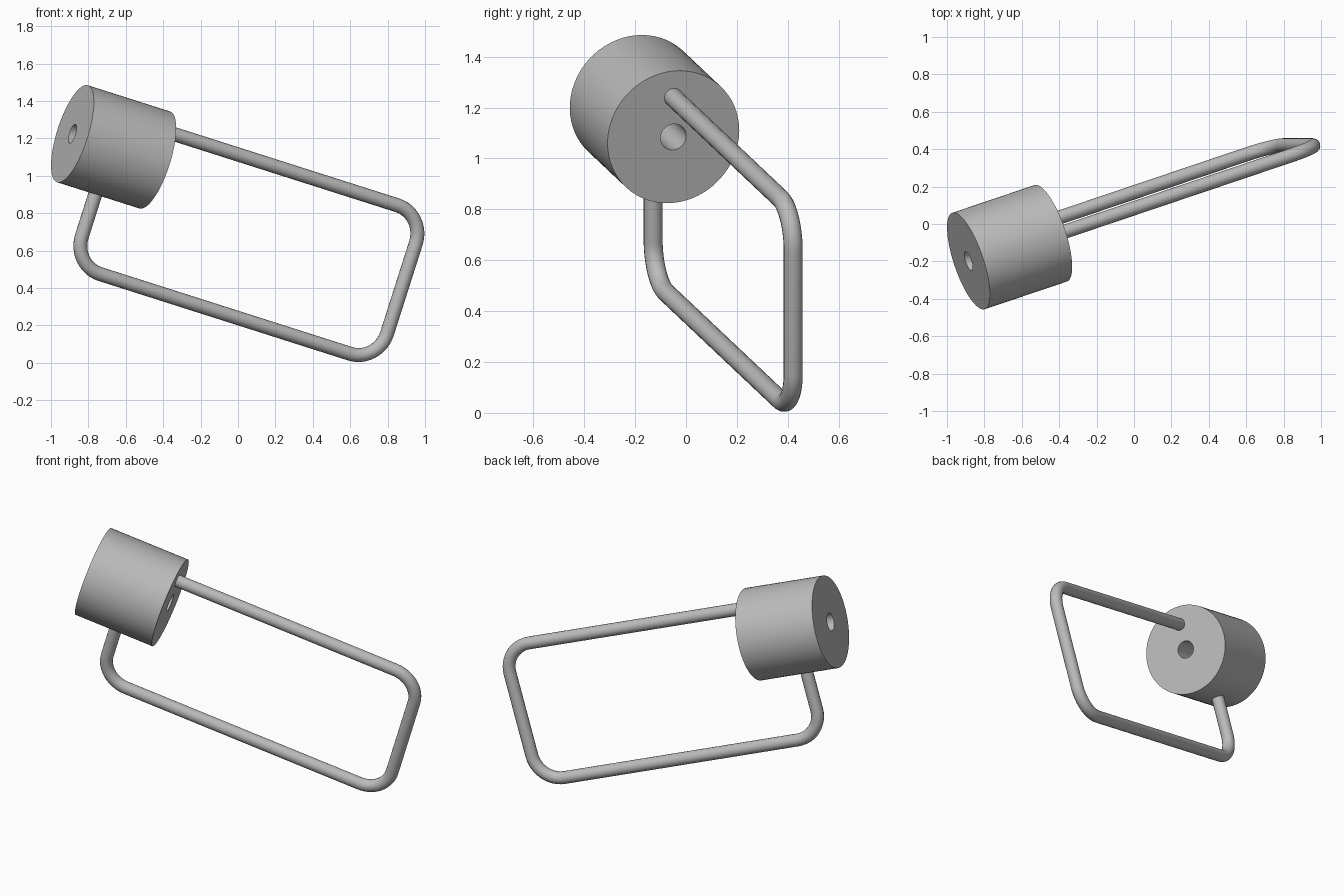
import bpy, bmesh, math
from mathutils import Matrix, Vector

cube = bpy.data.objects.get("Cube")
if cube:
    bpy.data.objects.remove(cube)

# One plain metal colour
metal = bpy.data.materials.new("grey_metal")
metal.use_nodes = True
grey = (0.5, 0.5, 0.5, 1)
metal.diffuse_color = grey
metal.node_tree.nodes["Principled BSDF"].inputs["Base Color"].default_value = grey

# Tilted frame: local x along the barrel axis, local z towards the upper rod
along = Vector((0.907, 0.306, -0.289)).normalized()
up = Vector((0.304, 0, 0.953))
up = (up - along * up.dot(along)).normalized()
frame = Matrix((along, up.cross(along), up)).transposed().to_4x4()
frame.translation = (-0.885, -0.198, 1.225)


def finish(obj):
    obj.matrix_world = frame
    obj.data.materials.append(metal)
    bpy.ops.object.select_all(action="DESELECT")
    obj.select_set(True)
    bpy.context.view_layer.objects.active = obj
    if obj.type == "CURVE":
        bpy.ops.object.convert(target="MESH")
    bpy.ops.object.shade_smooth_by_angle(angle=math.radians(35))


# Barrel with a bore along its axis: a rectangle spun about local x
LENGTH, RADIUS, BORE = 0.485, 0.272, 0.053
bm = bmesh.new()
corners = [(0, BORE), (0, RADIUS), (LENGTH, RADIUS), (LENGTH, BORE)]
verts = [bm.verts.new((x, 0, r)) for x, r in corners]
edges = [bm.edges.new((verts[i], verts[(i + 1) % 4])) for i in range(4)]
bmesh.ops.spin(bm, geom=verts + edges, cent=(0, 0, 0), axis=(1, 0, 0),
               angle=math.tau, steps=64, use_duplicate=False)
bmesh.ops.remove_doubles(bm, verts=bm.verts, dist=0.0001)
bmesh.ops.recalc_face_normals(bm, faces=bm.faces)
mesh = bpy.data.meshes.new("lock_barrel")
bm.to_mesh(mesh)
bm.free()
barrel = bpy.data.objects.new("lock_barrel", mesh)
bpy.context.collection.objects.link(barrel)
finish(barrel)

# Shackle: a round bar with three rounded corners, both ends set in the barrel
TOP, BOTTOM, NEAR, FAR, BEND = 0.163, -0.67, 0.225, 2.024, 0.163
path = [Vector((LENGTH - 0.04, 0, TOP))]
for x, z, sx, sz, start in [(FAR, TOP, -1, -1, 90), (FAR, BOTTOM, -1, 1, 0),
                            (NEAR, BOTTOM, 1, 1, -90)]:
    centre = Vector((x + sx * BEND, 0, z + sz * BEND))
    for i in range(13):
        a = math.radians(start - 90 * i / 12)
        path.append(centre + BEND * Vector((math.cos(a), 0, math.sin(a))))
path.append(Vector((NEAR, 0, -0.2)))

curve = bpy.data.curves.new("shackle", "CURVE")
curve.dimensions = "3D"
curve.bevel_depth = 0.0375
curve.bevel_resolution = 6
curve.use_fill_caps = True
spline = curve.splines.new("POLY")
spline.points.add(len(path) - 1)
for point, co in zip(spline.points, path):
    point.co = (*co, 1)
shackle = bpy.data.objects.new("shackle", curve)
bpy.context.collection.objects.link(shackle)
finish(shackle)
